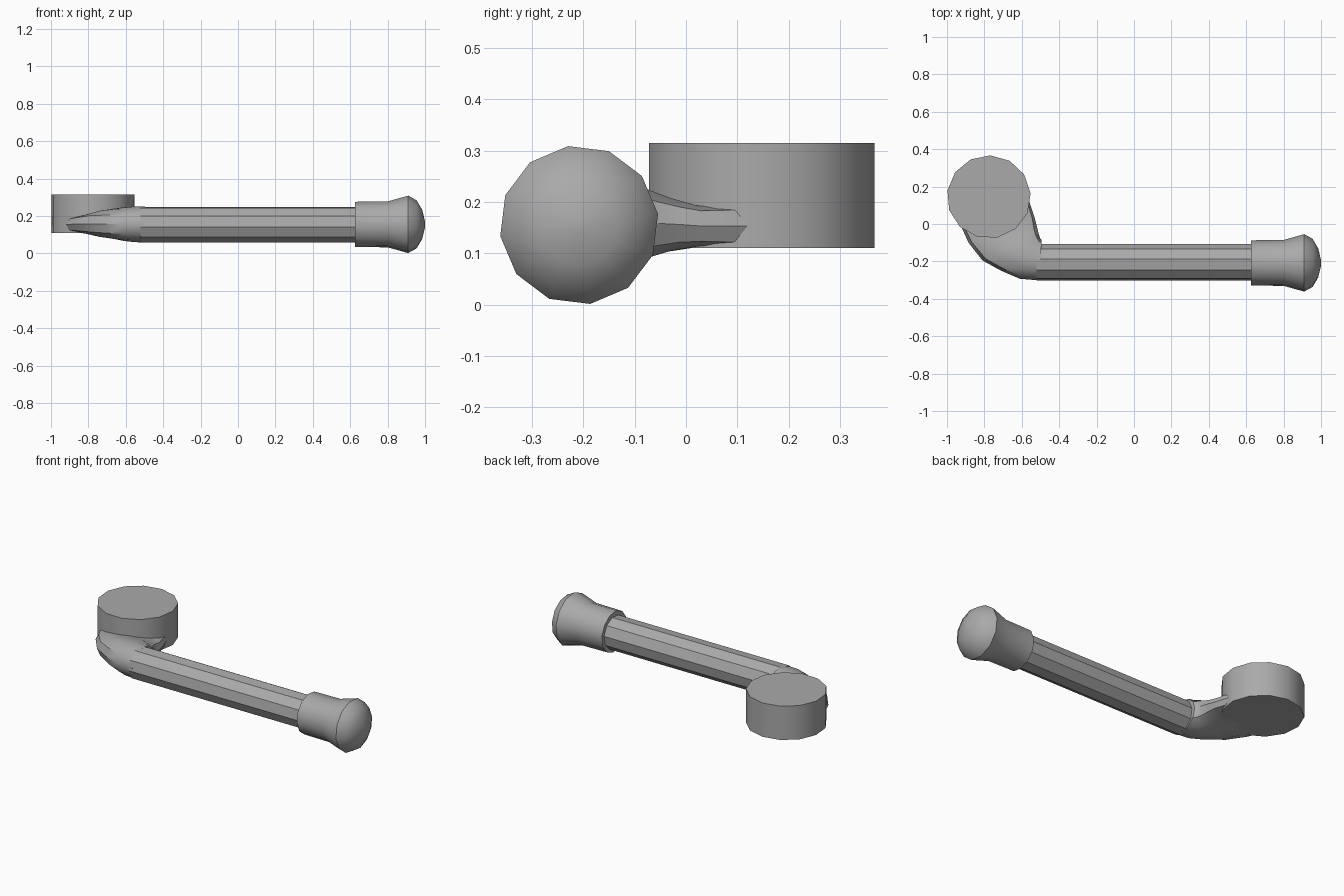
import bpy, bmesh, math
from mathutils import Vector

cube = bpy.data.objects.get("Cube")
if cube:
    bpy.data.objects.remove(cube, do_unlink=True)

metal = bpy.data.materials.new("satin grey")
metal.use_nodes = True
GREY = (0.4, 0.4, 0.4, 1)
metal.diffuse_color = GREY
metal.node_tree.nodes["Principled BSDF"].inputs["Base Color"].default_value = GREY


def loft(name, rings):
    """Skin a list of equal-length rings and cap both ends."""
    bm = bmesh.new()
    loops = [[bm.verts.new(p) for p in ring] for ring in rings]
    n = len(loops[0])
    for a, b in zip(loops, loops[1:]):
        for i in range(n):
            j = (i + 1) % n
            bm.faces.new((a[i], a[j], b[j], b[i]))
    bm.faces.new(loops[0])
    bm.faces.new(loops[-1])
    bmesh.ops.recalc_face_normals(bm, faces=bm.faces)
    mesh = bpy.data.meshes.new(name)
    bm.to_mesh(mesh)
    bm.free()
    mesh.materials.append(metal)
    obj = bpy.data.objects.new(name, mesh)
    bpy.context.collection.objects.link(obj)
    bpy.ops.object.select_all(action='DESELECT')
    obj.select_set(True)
    bpy.context.view_layer.objects.active = obj
    bpy.ops.object.shade_smooth_by_angle(angle=math.radians(33))
    return obj


def angles(n, phase):
    return [math.radians(phase + 360 * i / n) for i in range(n)]


def turned(name, profile, sides, phase, y, z):
    """Revolve (x, radius) pairs about an axis along x."""
    loft(name, [[(x, y + r * math.cos(a), z + r * math.sin(a))
                 for a in angles(sides, phase)] for x, r in profile])


# Upright round base
loft("base", [[(-0.776 + 0.224 * math.cos(a), 0.145 + 0.222 * math.sin(a), z)
               for a in angles(13, 88)] for z in (0.11, 0.315)])

# Straight ten-sided grip
turned("grip", [(-0.52, 0.098), (0.65, 0.098)], 10, 7, -0.205, 0.153)

# Flared collar with domed end
turned("end_cap", [(0.625, 0.122), (0.8, 0.124), (0.91, 0.155), (0.955, 0.13),
                   (0.985, 0.078), (1.0, 0.015)], 12, 8, -0.208, 0.155)

# Elbow fanning from grip to base: outer xy, inner xy, low z, high z, squareness
sections = [
    ((-0.5, -0.302), (-0.495, -0.085), 0.058, 0.25, 1.0),
    ((-0.61, -0.293), (-0.5, -0.08), 0.06, 0.25, 0.95),
    ((-0.71, -0.25), (-0.505, -0.065), 0.066, 0.247, 0.9),
    ((-0.81, -0.195), (-0.51, -0.05), 0.08, 0.236, 0.85),
    ((-0.885, -0.1), (-0.52, -0.01), 0.1, 0.212, 0.7),
    ((-0.93, 0.0), (-0.53, 0.03), 0.111, 0.195, 0.5),
    ((-0.965, 0.075), (-0.56, 0.12), 0.111, 0.195, 0.4),
]


def power(v, e):
    return math.copysign(abs(v) ** e, v)


rings = []
for outer, inner, low, high, e in sections:
    mid = (Vector(outer) + Vector(inner)) / 2
    half = (Vector(inner) - Vector(outer)) / 2
    ring = []
    for a in angles(12, 0):
        p = mid + half * power(math.cos(a), e)
        ring.append((p.x, p.y, (low + high) / 2 + (high - low) / 2 * power(math.sin(a), e)))
    rings.append(ring)
loft("elbow", rings)
